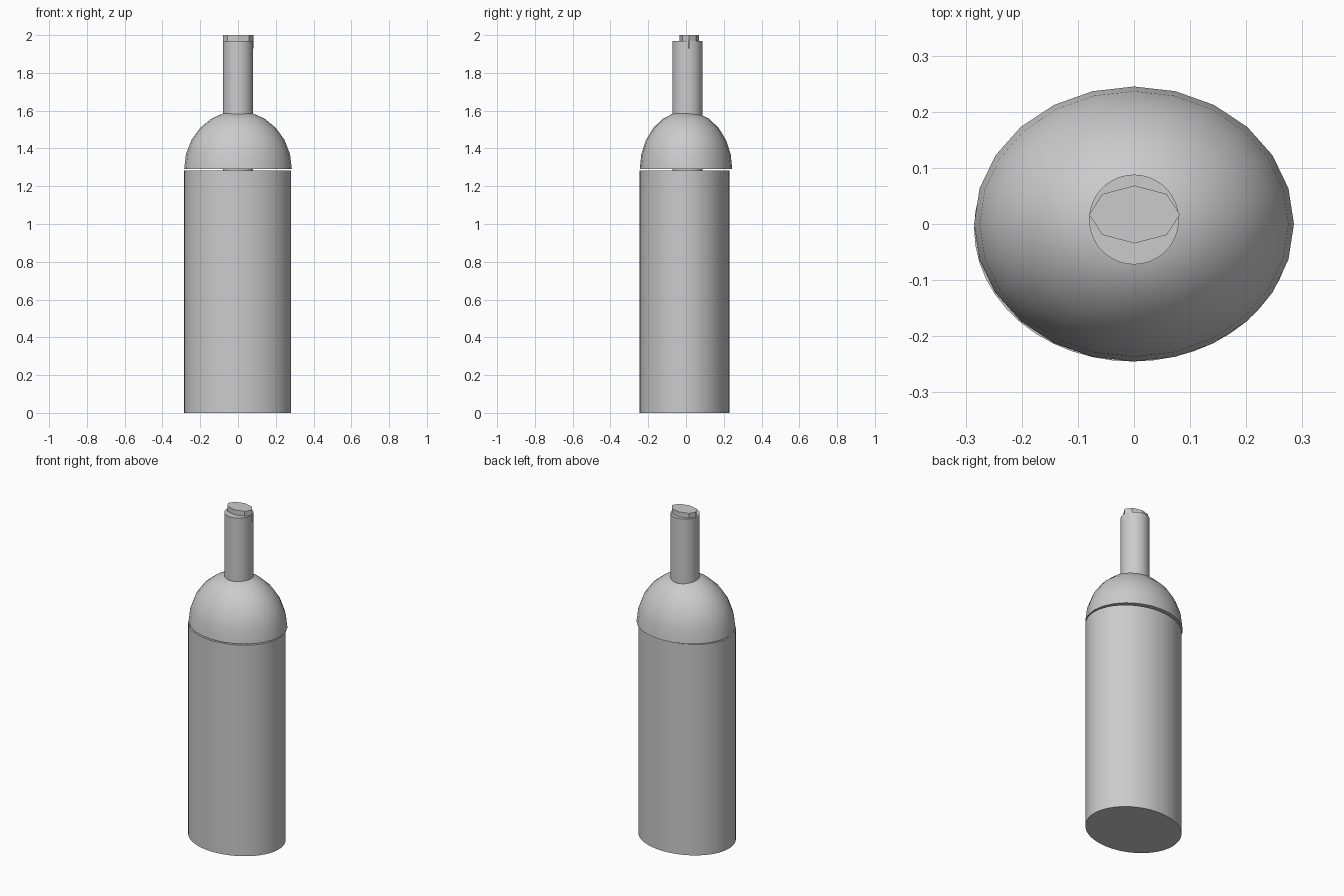
import bpy, bmesh, math

if "Cube" in bpy.data.objects:
    bpy.data.objects.remove(bpy.data.objects["Cube"])


def finish(name, bm, angle=None):
    """Turn a bmesh into a named object, optionally smooth below an angle."""
    bmesh.ops.recalc_face_normals(bm, faces=bm.faces)
    mesh = bpy.data.meshes.new(name)
    bm.to_mesh(mesh)
    bm.free()
    obj = bpy.data.objects.new(name, mesh)
    bpy.context.collection.objects.link(obj)
    if angle:
        bpy.ops.object.select_all(action='DESELECT')
        obj.select_set(True)
        bpy.context.view_layer.objects.active = obj
        bpy.ops.object.shade_smooth_by_angle(angle=math.radians(angle))
    return obj


def oval_stack(name, centre, rings, sides, angle=None):
    """Closed solid through oval rings given as (rx, ry, z)."""
    bm = bmesh.new()
    loops = []
    for rx, ry, z in rings:
        loops.append([bm.verts.new((centre[0] + rx * math.cos(a),
                                    centre[1] + ry * math.sin(a), z))
                      for a in (2 * math.pi * i / sides for i in range(sides))])
    for lo, hi in zip(loops, loops[1:]):
        for i in range(sides):
            j = (i + 1) % sides
            bm.faces.new((lo[i], lo[j], hi[j], hi[i]))
    bm.faces.new(loops[0][::-1])
    bm.faces.new(loops[-1])
    return finish(name, bm, angle)


# Oval body, slightly off-centre under the shoulder
oval_stack("body", (-0.002, -0.008),
           [(0.283, 0.237, 0), (0.283, 0.237, 1.283)], 48, 30)

# Domed shoulder: half ellipsoid in 15 degree steps, just above the body
dome = [(0.285 * math.cos(t), 0.245 * math.sin(math.pi / 2 - t),
         1.29 + 0.308 * math.sin(t))
        for t in (math.radians(15 * k) for k in range(6))]
oval_stack("shoulder", (0, 0), dome, 24, 30)

# Neck, running down through the shoulder to the body
oval_stack("neck", (0, 0.008),
           [(0.08, 0.08, 1.27), (0.08, 0.08, 1.97)], 48, 30)

# Faceted oval stopper
oval_stack("stopper", (0.001, 0.017),
           [(0.081, 0.0515, 1.93), (0.081, 0.0515, 2.0)], 8)
